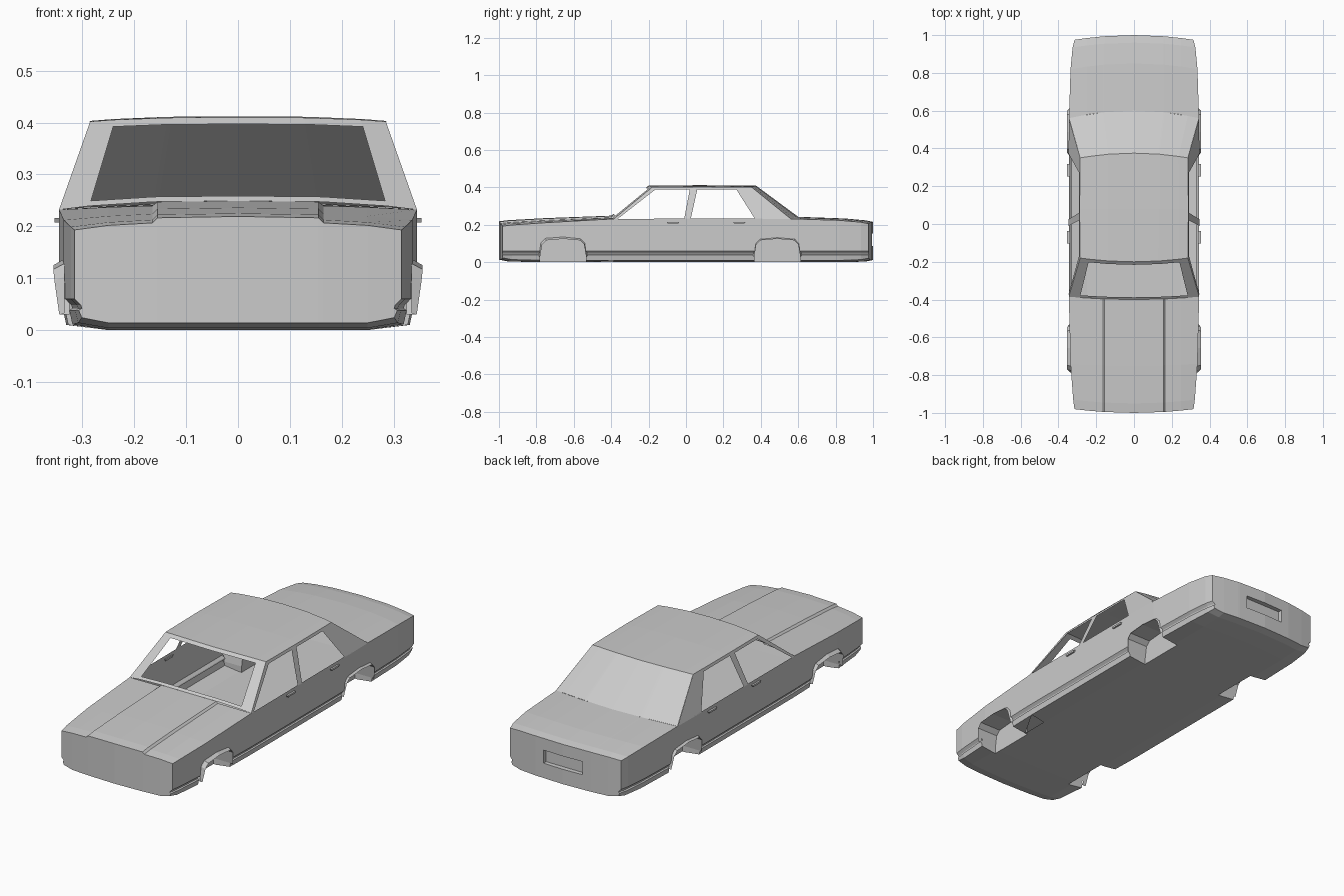
import bpy, bmesh, math

if "Cube" in bpy.data.objects:
    bpy.data.objects.remove(bpy.data.objects["Cube"])

paint = bpy.data.materials.new("body_grey")
paint.diffuse_color = (0.6, 0.6, 0.6, 1)
paint.use_nodes = True
paint.node_tree.nodes["Principled BSDF"].inputs["Base Color"].default_value = paint.diffuse_color


def make(name, verts, faces, both=False):
    """Mesh object; both=True adds the copy mirrored across x = 0."""
    verts, faces = list(verts), [tuple(f) for f in faces]
    if both:
        n = len(verts)
        verts += [(-x, y, z) for x, y, z in verts]
        faces += [tuple(i + n for i in reversed(f)) for f in faces]
    me = bpy.data.meshes.new(name)
    me.from_pydata(verts, [], faces)
    bm = bmesh.new()
    bm.from_mesh(me)
    bmesh.ops.remove_doubles(bm, verts=bm.verts, dist=0.0002)
    bmesh.ops.recalc_face_normals(bm, faces=bm.faces)
    bm.to_mesh(me)
    bm.free()
    me.materials.append(paint)
    ob = bpy.data.objects.new(name, me)
    bpy.context.collection.objects.link(ob)
    return ob


def lerp(a, b, t):
    return tuple(p + (q - p) * t for p, q in zip(a, b))


# ---- lower body: lofted cross-sections along y ----
# y at centre, y shift at the sides, half width, belt z, centre z, floor z, hood step
STATIONS = [
    (-1.00, .020, .315, .193, .219, .014, .010),
    (-0.95, .020, .322, .199, .225, .004, .010),
    (-0.75, .010, .336, .212, .236, .000, .010),
    (-0.40, .015, .345, .232, .249, .000, .008),
    (0.37, .000, .345, .234, .245, .000, 0),
    (0.60, -.04, .344, .232, .243, .000, 0),
    (0.85, -.03, .336, .224, .234, .000, 0),
    (0.96, -.025, .325, .214, .224, .004, 0),
    (1.00, -.025, .315, .206, .216, .012, 0),
]


def half_section(y, c, w, belt, top, low, step):
    pts = []
    cols = [(0, 0), (.155, .1), (.165, .15), (.25, .45), (w, 1)]
    for i, (x, t) in enumerate(cols):
        drop = step if i > 1 else 0
        z = belt if i == 4 else top - drop - (top - drop - belt) * t
        pts.append((x, z))
    pts += [(w, .060), (w - .012, .048), (w - .014, .042), (w - .008, .038)]
    pts += [(w - .014, low + .010), (.25, low), (.165, low), (.155, low), (0, low)]
    return [(x, y + c * min(1, x / w) ** 2, z) for x, z in pts]


halves = [half_section(*s) for s in STATIONS]
n = len(halves[0])
verts = [p for h in halves for p in h]
faces = [(s * n + i, s * n + i + 1, (s + 1) * n + i + 1, (s + 1) * n + i)
         for s in range(len(halves) - 1) for i in range(n - 1)]
for b in (0, (len(halves) - 1) * n):            # nose and tail panels
    faces += [(b + i, b + i + 1, b + n - 2 - i, b + n - 1 - i) for i in range(3)]
    faces.append([b + i for i in range(3, n - 3)])
body = make("lower_body", verts, faces, both=True)

# ---- wheel wells and number plate recess ----
ARCH = [(-.123, .03), (-.112, .095), (-.09, .117), (0, .125),
        (.09, .117), (.112, .095), (.123, .03)]
WHEELS = (-.657, .488)


def cut(name, verts, faces, both=False):
    tool = make(name, verts, faces, both)
    tool.hide_render = True
    mod = body.modifiers.new(name, "BOOLEAN")
    mod.operation, mod.solver, mod.object = "DIFFERENCE", "EXACT", tool
    bpy.context.view_layer.objects.active = body
    bpy.ops.object.modifier_apply(modifier=mod.name)
    bpy.data.objects.remove(tool)


def prism(outline, x0, x1):
    m = len(outline)
    v = [(x, y, z) for x in (x0, x1) for y, z in outline]
    f = [(i, (i + 1) % m, m + (i + 1) % m, m + i) for i in range(m)]
    return v, f + [list(range(m)), list(range(m, 2 * m))]


for yc in WHEELS:
    outline = [(yc - .123, -.1)] + [(yc + y, z) for y, z in ARCH] + [(yc + .123, -.1)]
    cut("wheel_well", *prism(outline, .235, .5), both=True)
cut("plate_recess", *prism([(.975, .088), (.975, .155), (1.1, .155), (1.1, .088)], -.11, .11))

# open the deck beneath the cabin
bm = bmesh.new()
bm.from_mesh(body.data)
bm.normal_update()
deck = [f for f in bm.faces if f.normal.z > .5 and f.calc_center_median().z > .2
        and -.385 < f.calc_center_median().y < .57]
bmesh.ops.delete(bm, geom=deck, context="FACES")
bm.to_mesh(body.data)
bm.free()

# ---- wheel arch flares ----
for name, yc in zip(("front_arch_flares", "rear_arch_flares"), WHEELS):
    v, m = [], len(ARCH)
    for y, z in ARCH:
        bulge = .013 * min(1, max(0, (z - .02) / .09))
        v += [(.334, yc + y * 1.06, z * 1.1), (.343 + bulge, yc + y, z), (.325, yc + y, z)]
    f = [(3 * i + k, 3 * i + k + 1, 3 * i + k + 4, 3 * i + k + 3)
         for i in range(m - 1) for k in (0, 1)]
    make(name, v, f, both=True)

# ---- cabin: edge curves as half rows from centre to side ----
U = (0, .155 / .345, .165 / .345, .83, 1)


def row(y, c, w, zc, ze):
    return [(w * u, y + c * u * u, zc + (ze - zc) * u ** 3) for u in U]


roof_front = row(-.20, .02, .285, .410, .402)
roof_mid = row(.08, 0, .288, .412, .403)
roof_back = row(.375, -.025, .285, .409, .402)
screen_base = row(-.40, .015, .345, .249, .232)
rear_base = row(.60, -.04, .344, .243, .232)


def sheet(name, rows, hole=None):
    k = len(U)
    v = [p for r in rows for p in r]
    f = [(r * k + i, r * k + i + 1, (r + 1) * k + i + 1, (r + 1) * k + i)
         for r in range(len(rows) - 1) for i in range(k - 1)
         if not (hole == r and i < 3)]
    return make(name, v, f, both=True)


sheet("roof", [roof_front, roof_mid, roof_back])
sheet("rear_window_panel", [roof_back, rear_base])
frame = [[lerp(a, b, t) for a, b in zip(screen_base, roof_front)] for t in (0, .06, .92, 1)]
sheet("windscreen_frame", frame, hole=1)

# side pillars around the two door windows
SIDE = [(-.385, .232), (-.18, .402), (.35, .402), (.56, .232),
        (-.368, .230), (-.165, .388), (.020, .388), (-.010, .230),
        (.025, .230), (.060, .388), (.270, .388), (.370, .230)]
make("side_pillars",
     [(.345 - .06 * (z - .232) / .17, y, z) for y, z in SIDE],
     [(0, 4, 5, 1), (1, 5, 6, 9, 10, 2), (6, 7, 8, 9), (10, 11, 3, 2)], both=True)

# ---- door handles ----
for name, yc in (("front_door_handles", -.07), ("rear_door_handles", .285)):
    o = [(yc - .033, .216), (yc + .033, .216), (yc + .028, .207), (yc - .028, .207)]
    make(name, *prism(o, .34, .354), both=True)
